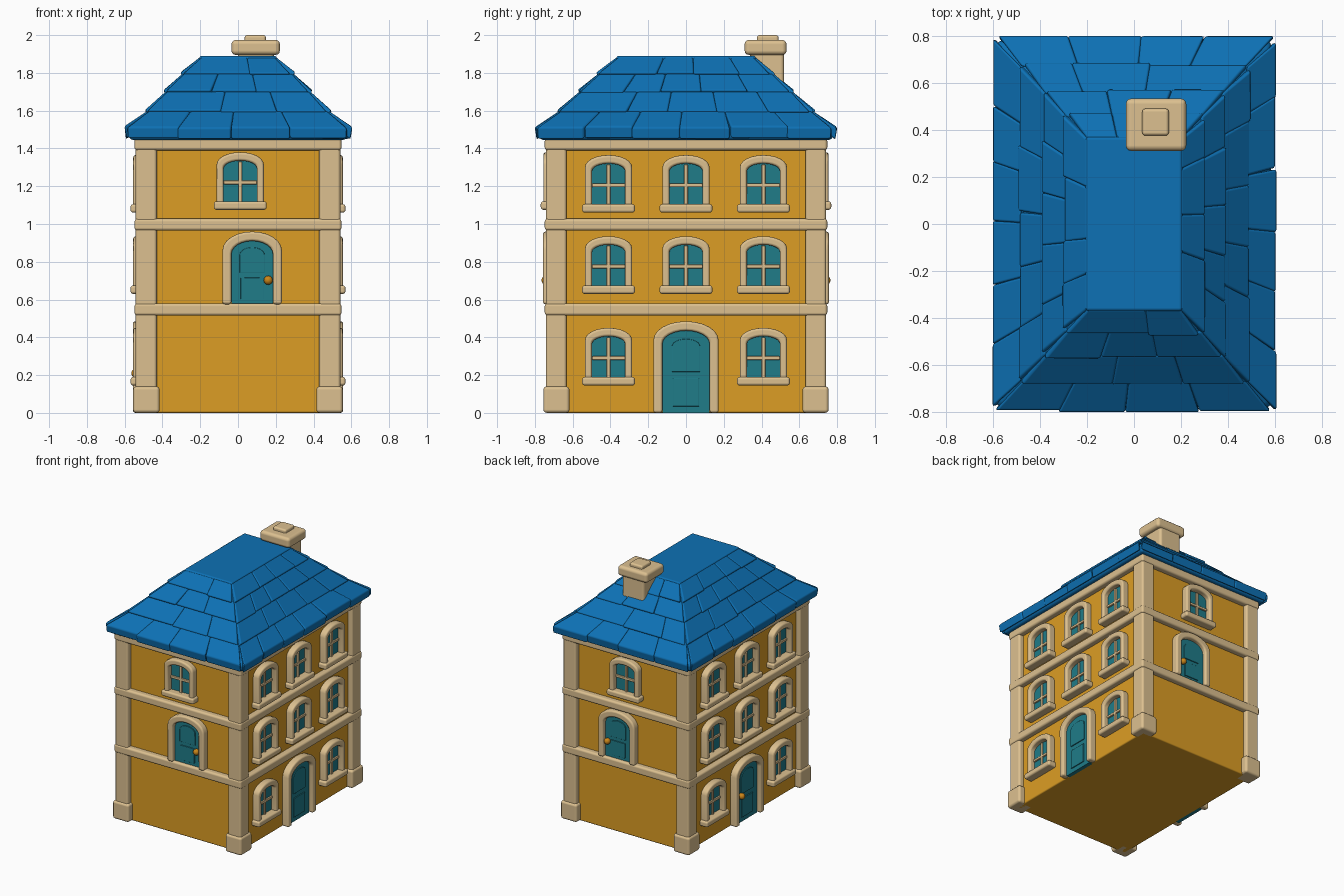
import bpy, bmesh, math, random
from mathutils import Matrix, Vector

random.seed(4)
if "Cube" in bpy.data.objects:
    bpy.data.objects.remove(bpy.data.objects["Cube"], do_unlink=True)


def material(name, rgb):
    m = bpy.data.materials.new(name)
    m.use_nodes = True
    m.diffuse_color = (*rgb, 1)
    m.node_tree.nodes["Principled BSDF"].inputs["Base Color"].default_value = (*rgb, 1)
    return m


YELLOW = material("ochre_wall", (0.72, 0.34, 0.018))
STONE = material("cream_stone", (0.72, 0.53, 0.28))
BLUE = material("blue_roof", (0.004, 0.165, 0.46))
TEAL = material("teal_paint", (0.014, 0.2, 0.25))
BRASS = material("brass_knob", (0.6, 0.24, 0.01))


def finish(name, bm, mat, matrix=Matrix(), bevel=0.0):
    bmesh.ops.recalc_face_normals(bm, faces=bm.faces)
    mesh = bpy.data.meshes.new(name)
    bm.to_mesh(mesh)
    bm.free()
    mesh.materials.append(mat)
    ob = bpy.data.objects.new(name, mesh)
    bpy.context.collection.objects.link(ob)
    ob.matrix_world = matrix
    if bevel:
        mesh.polygons.foreach_set("use_smooth", [True] * len(mesh.polygons))
        mod = ob.modifiers.new("soft_edges", "BEVEL")
        mod.width = bevel
        mod.segments = 3
        mod.limit_method = "ANGLE"
        mod.harden_normals = True
    return ob


def add_loft(bm, rings):
    """Bridge a row of equal rings and cap both ends."""
    rows = [[bm.verts.new(p) for p in ring] for ring in rings]
    n = len(rows[0])
    for a, b in zip(rows, rows[1:]):
        for i in range(n):
            bm.faces.new((a[i], a[(i + 1) % n], b[(i + 1) % n], b[i]))
    bm.faces.new(rows[0])
    bm.faces.new(rows[-1])


def loft(name, rings, mat, matrix=Matrix(), bevel=0.0):
    bm = bmesh.new()
    add_loft(bm, rings)
    return finish(name, bm, mat, matrix, bevel)


def rect(x0, x1, y0, y1, z):
    return [Vector(p) for p in ((x0, y0, z), (x1, y0, z), (x1, y1, z), (x0, y1, z))]


def box(name, x, y, z, mat, matrix=Matrix(), bevel=0.0):
    return loft(name, [rect(*x, *y, h) for h in z], mat, matrix, bevel)


def arch(w, h, rise, base=0.0, n=12):
    """Arched outline: left foot, right foot, then over the top."""
    pts = [(-w / 2, base), (w / 2, base)]
    for i in range(n + 1):
        a = math.pi * i / n
        pts.append((w / 2 * math.cos(a), h - rise + rise * math.sin(a)))
    return pts


def plate(name, pts, d0, d1, mat, matrix, bevel=0.0):
    return loft(name, [[(u, -d, v) for u, v in pts] for d in (d0, d1)], mat, matrix, bevel)


def arch_frame(name, outer, inner, depth, matrix):
    rings = []
    for (a, b), (c, d) in zip(outer[1:] + outer[:1], inner[1:] + inner[:1]):
        rings.append([(a, 0.01, b), (a, -depth, b), (c, -depth, d), (c, 0.01, d)])
    loft(name, rings, STONE, matrix, 0.014)


# Each wall: rotation about z and distance from the centre
WALL_X, WALL_Y = 0.505, 0.705
SIDES = {"front": (0, WALL_Y), "left": (90, WALL_X),
         "back": (180, WALL_Y), "right": (-90, WALL_X)}


def on_wall(side, u, v):
    angle, dist = SIDES[side]
    return Matrix.Rotation(math.radians(angle), 4, "Z") @ Matrix.Translation((u, -dist, v))


def window(side, u, v):
    m = on_wall(side, u, v)
    name = side + "_window_"
    plate(name + "glass", arch(0.18, 0.265, 0.045, 0.03), -0.01, 0.008, TEAL, m)
    arch_frame(name + "frame", arch(0.25, 0.305, 0.065, 0.02),
               arch(0.175, 0.26, 0.04, 0.02), 0.05, m)
    box(name + "sill", (-0.14, 0.14), (-0.064, 0.01), (0, 0.045), STONE, m, 0.014)
    box(name + "upright", (-0.01, 0.01), (-0.02, 0), (0.03, 0.255), STONE, m, 0.005)
    box(name + "crossbar", (-0.088, 0.088), (-0.02, 0), (0.135, 0.155), STONE, m, 0.005)


def door(side, u, v, w, h, knob=0):
    m = on_wall(side, u, v)
    name = side + "_door_"
    plate(name + "leaf", arch(w, h, 0.07), -0.01, 0.02, TEAL, m)
    arch_frame(name + "frame", arch(w + 0.095, h + 0.05, 0.1), arch(w, h, 0.07), 0.052, m)
    plate(name + "lower_panel", arch(w * 0.55, h * 0.42, 0.001, h * 0.08),
          0.018, 0.027, TEAL, m, 0.003)
    plate(name + "upper_panel", arch(w * 0.6, h * 0.9, 0.04, h * 0.5),
          0.018, 0.027, TEAL, m, 0.003)
    if knob:
        bm = bmesh.new()
        bmesh.ops.create_uvsphere(bm, u_segments=16, v_segments=10, radius=0.024)
        for f in bm.faces:
            f.smooth = True
        finish(name + "knob", bm, BRASS,
               m @ Matrix.Translation((knob * 0.085, -0.036, h * 0.38 if w < 0.23 else 0.21)))


# Walls, string courses and corner pillars
box("walls", (-WALL_X, WALL_X), (-WALL_Y, WALL_Y), (0, 1.46), YELLOW, bevel=0.01)
for name, z0, z1 in (("lower_band", 0.515, 0.58), ("upper_band", 0.965, 1.028),
                     ("cornice", 1.39, 1.455)):
    box(name, (-0.548, 0.548), (-0.748, 0.748), (z0, z1), STONE, bevel=0.016)
for sx in (-1, 1):
    for sy in (-1, 1):
        box("corner_pillar", sorted((sx * 0.43, sx * 0.542)), sorted((sy * 0.632, sy * 0.742)),
            (0.05, 1.45), STONE, bevel=0.016)
        box("pillar_base", sorted((sx * 0.415, sx * 0.555)), sorted((sy * 0.617, sy * 0.755)),
            (0, 0.14), STONE, bevel=0.018)

# Windows and doors
for side in ("left", "right"):
    for u in (-0.41, 0, 0.41):
        for v in (0.145, 0.63, 1.06):
            if u or v > 0.5:
                window(side, u, v)
    door(side, 0, 0, 0.25, 0.435, -1 if side == "right" else 0)
for side, s in (("front", 1), ("back", -1)):
    window(side, s * 0.012, 1.075)
    door(side, s * 0.075, 0.575, 0.22, 0.335, s)

# Roof core: stacked levels of half width, half length and height
LEVELS = [(0.585, 0.78, 1.505), (0.475, 0.665, 1.595), (0.375, 0.555, 1.70),
          (0.285, 0.455, 1.795), (0.195, 0.36, 1.88)]
rings = [rect(-x, x, -y, y, z) for x, y, z in LEVELS]
loft("roof_core", [rect(-0.575, 0.575, -0.775, 0.775, 1.445)] + rings, BLUE, bevel=0.02)

# Rows of tiles on each slope, thicker along the lower edge
bm = bmesh.new()
for row, (low, high) in enumerate(zip(rings, rings[1:])):
    for k in range(4):
        a, b, c, d = low[k], low[(k + 1) % 4], high[(k + 1) % 4], high[k]
        normal = (b - a).cross(d - a).normalized()
        count = (4 if k % 2 == 0 else 6) - (row + 1) // 2
        shift = 0.25 if row % 2 else 0
        cuts = [0] + [(i + shift + random.uniform(-0.12, 0.12)) / count
                      for i in range(1, count)] + [1]
        for s, e in zip(cuts, cuts[1:]):
            lift = normal * random.uniform(0.012, 0.02)
            drop = (a - d).normalized() * random.uniform(0.004, 0.018)
            p = [a.lerp(b, s) + drop, a.lerp(b, e) + drop, d.lerp(c, e), d.lerp(c, s)]
            top = [p[0] + lift, p[1] + lift, p[2] + normal * 0.006, p[3] + normal * 0.006]
            # Eave tiles hang down as thick blocks
            sink = Vector((0, 0, -0.05)) if row == 0 else -normal * 0.02
            add_loft(bm, [top, [q + sink for q in p]])
finish("roof_tiles", bm, BLUE, bevel=0.01)
box("roof_top", (-0.205, 0.205), (-0.37, 0.37), (1.84, 1.89), BLUE, bevel=0.014)

# Chimney
box("chimney_stack", (0.0, 0.19), (0.34, 0.52), (1.55, 1.92), STONE, bevel=0.02)
box("chimney_cap", (-0.035, 0.222), (0.31, 0.533), (1.895, 1.975), STONE, bevel=0.024)
box("chimney_pot", (0.035, 0.148), (0.375, 0.49), (1.95, 2.0), STONE, bevel=0.014)
